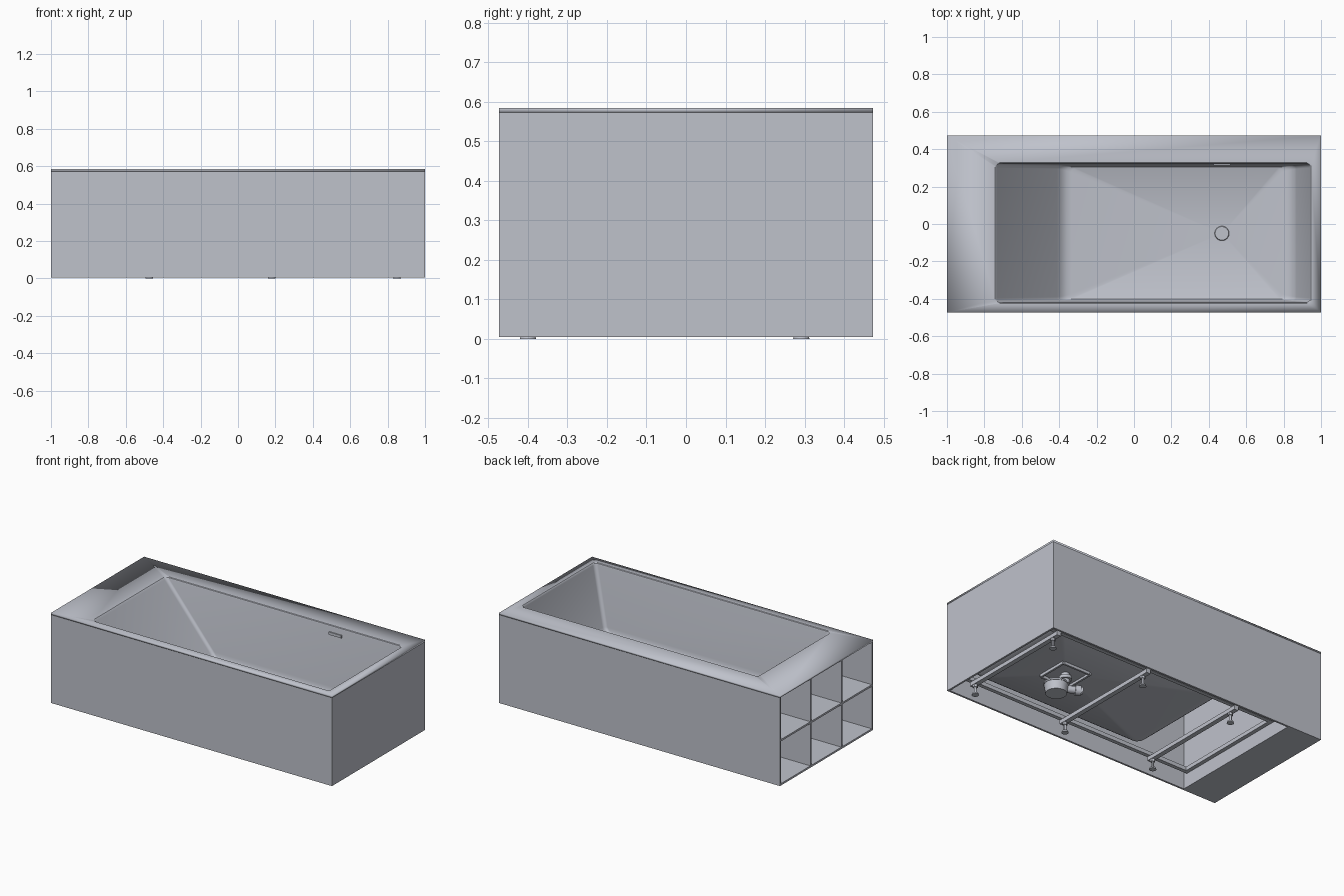
import bpy, bmesh, math
from mathutils import Vector

if "Cube" in bpy.data.objects:
    bpy.data.objects.remove(bpy.data.objects["Cube"])

grey = bpy.data.materials.new("pale grey")
grey.use_nodes = True
grey.diffuse_color = (0.52, 0.54, 0.60, 1)
grey.node_tree.nodes["Principled BSDF"].inputs["Base Color"].default_value = grey.diffuse_color

Y = 0.473            # half depth of the housing
BASE, TOP = 0.005, 0.585
T = 0.012            # board thickness


def finish(name, bm):
    bmesh.ops.recalc_face_normals(bm, faces=bm.faces)
    mesh = bpy.data.meshes.new(name)
    bm.to_mesh(mesh)
    bm.free()
    mesh.materials.append(grey)
    ob = bpy.data.objects.new(name, mesh)
    bpy.context.collection.objects.link(ob)
    return ob


def smooth(ob, angle=30):
    bpy.ops.object.select_all(action='DESELECT')
    ob.select_set(True)
    bpy.context.view_layer.objects.active = ob
    bpy.ops.object.shade_smooth_by_angle(angle=math.radians(angle))


def box(name, x0, x1, y0, y1, z0, z1):
    bm = bmesh.new()
    bmesh.ops.create_cube(bm, size=1)
    for v in bm.verts:
        v.co = Vector(((x0 + x1) / 2 + v.co.x * (x1 - x0),
                       (y0 + y1) / 2 + v.co.y * (y1 - y0),
                       (z0 + z1) / 2 + v.co.z * (z1 - z0)))
    return finish(name, bm)


def rod(name, start, end, r, r2=None, sides=24):
    start, end = Vector(start), Vector(end)
    bm = bmesh.new()
    bmesh.ops.create_cone(bm, cap_ends=True, segments=sides, radius1=r,
                          radius2=r if r2 is None else r2, depth=(end - start).length)
    turn = (end - start).to_track_quat('Z', 'Y')
    for v in bm.verts:
        v.co = turn @ v.co + (start + end) / 2
    ob = finish(name, bm)
    smooth(ob)
    return ob


def ring(bm, x0, x1, y0, y1, z, r, steps=6):
    """Loop of vertices around a rounded rectangle."""
    loop = []
    corners = ((x1, y1, -1, -1), (x0, y1, 1, -1), (x0, y0, 1, 1), (x1, y0, -1, 1))
    for q, (cx, cy, sx, sy) in enumerate(corners):
        for i in range(steps + 1):
            a = (q + i / steps) * math.pi / 2
            loop.append(bm.verts.new((cx + sx * r + r * math.cos(a),
                                      cy + sy * r + r * math.sin(a), z)))
    return loop


# Deck and basin in one sheet, lofted from the outer edge down to the floor
bm = bmesh.new()
loops = [ring(bm, -1, 1, -Y, Y, TOP, 0)]
sections = (  # x0, x1, y inset, z
    (-0.742, 0.946, 0.0, TOP), (-0.738, 0.943, 0.004, 0.582), (-0.733, 0.94, 0.006, 0.573),
    (-0.412, 0.868, 0.012, 0.195), (-0.398, 0.856, 0.014, 0.178),
    (-0.38, 0.838, 0.017, 0.163), (-0.36, 0.815, 0.022, 0.153), (-0.335, 0.79, 0.03, 0.149))
for x0, x1, inset, z in sections:
    loops.append(ring(bm, x0, x1, -0.424 + inset, 0.328 - inset, z, 0.022))
for a, b in zip(loops, loops[1:]):
    for i in range(len(a)):
        j = (i + 1) % len(a)
        bm.faces.new((a[i], a[j], b[j], b[i]))
drain_xy = (0.47, -0.05)
sump = bm.verts.new((*drain_xy, 0.135))
for i, v in enumerate(loops[-1]):
    bm.faces.new((v, loops[-1][(i + 1) % len(loops[-1])], sump))
bmesh.ops.remove_doubles(bm, verts=bm.verts, dist=1e-5)
tub = finish("tub_and_deck", bm)
if tub.data.polygons[0].normal.z < 0:
    tub.data.flip_normals()
shell = tub.modifiers.new("thickness", 'SOLIDIFY')
shell.thickness, shell.offset = T, -1
smooth(tub)

# Housing boards
UNDER = TOP - T
SHELF = -0.76
for name, side in (("front_panel", -1), ("back_panel", 1)):
    y0, y1 = sorted((side * Y, side * (Y - T)))
    box(name, -1, 1, y0, y1, BASE, UNDER)
box("end_panel", 1 - T, 1, -Y + T, Y - T, BASE, UNDER)

# Open shelving at the sloped end: three columns, two rows
inner = Y - T
box("shelf_back", SHELF - T, SHELF, -inner, inner, BASE, UNDER)
box("shelf_bottom", -1, SHELF - T, -inner, inner, BASE, BASE + T)
mid = (BASE + TOP) / 2
box("shelf_middle", -1, SHELF - T, -inner, inner, mid - T / 2, mid + T / 2)
for i, y in enumerate((-Y / 3, Y / 3)):
    for row, (z0, z1) in enumerate(((BASE + T, mid - T / 2), (mid + T / 2, UNDER))):
        box(f"shelf_divider_{i}_{row}", -1, SHELF - T, y - T / 2, y + T / 2, z0, z1)

# Drain cover and overflow slot
x, y = drain_xy
rod("drain_rim", (x, y, 0.13), (x, y, 0.141), 0.047, sides=40)
rod("drain_cover", (x, y, 0.141), (x, y, 0.147), 0.039, 0.036, sides=40)
box("overflow_cover", x - 0.045, x + 0.045, 0.314, 0.321, 0.525, 0.543)

# Support frame around the basin foot
F0, F1, G0, G1 = -0.755, 0.95, -0.43, 0.345
W = 0.025
box("frame_front", F0, F1, G0, G0 + W, 0.09, 0.115)
box("frame_back", F0, F1, G1 - W, G1, 0.09, 0.115)
box("frame_left_end", F0, F0 + W, G0 + W, G1 - W, 0.09, 0.115)
box("frame_right_end", F1 - W, F1, G0 + W, G1 - W, 0.09, 0.115)

# Cross bars with screw feet
for i, bx in enumerate((-0.475, 0.18, 0.85)):
    box(f"cross_bar_{i}", bx - 0.015, bx + 0.015, G0, G1, 0.065, 0.09)
    for j, fy in enumerate((-0.4, 0.292)):
        rod(f"foot_pad_{i}_{j}", (bx, fy, 0), (bx, fy, 0.012), 0.021, 0.017)
        rod(f"foot_screw_{i}_{j}", (bx, fy, 0.012), (bx, fy, 0.07), 0.008, sides=12)
        rod(f"foot_nut_{i}_{j}", (bx, fy, 0.05), (bx, fy, 0.065), 0.015, sides=6)

# Square collar around the waste outlet
for i, s in enumerate((-1, 1)):
    box(f"collar_side_{i}", x + s * 0.1 - 0.006, x + s * 0.1 + 0.006, y - 0.1, y + 0.1, 0.11, 0.128)
    box(f"collar_end_{i}", x - 0.094, x + 0.094, y + s * 0.1 - 0.006, y + s * 0.1 + 0.006, 0.11, 0.128)

# Waste trap
rod("outlet_pipe", (x, y, 0.06), (x, y, 0.13), 0.025)
rod("outlet_nut", (x, y, 0.085), (x, y, 0.105), 0.038)
rod("trap_cup", (0.5, -0.097, 0.006), (0.5, -0.097, 0.06), 0.062, 0.07, sides=32)
rod("trap_cap", (0.5, -0.097, 0.06), (0.5, -0.097, 0.07), 0.073, sides=32)
rod("trap_arm", (0.5, -0.097, 0.045), (0.36, -0.03, 0.045), 0.022)
rod("trap_arm_nut", (0.40, -0.05, 0.045), (0.37, -0.035, 0.045), 0.03)
